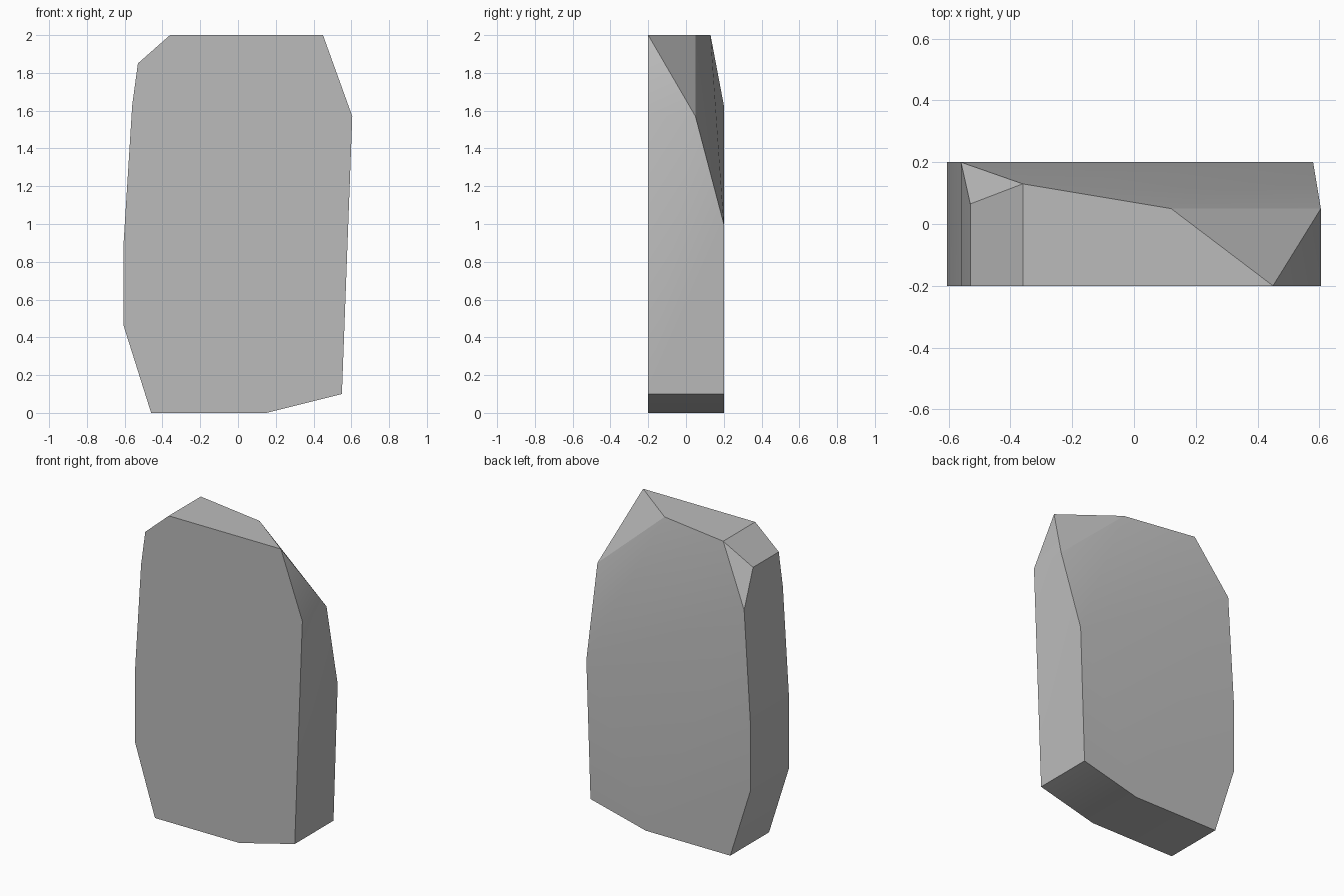
import bpy
import bmesh

if "Cube" in bpy.data.objects:
    bpy.data.objects.remove(bpy.data.objects["Cube"], do_unlink=True)

# Stone material
stone = bpy.data.materials.new("grey stone")
stone.use_nodes = True
colour = (0.5, 0.5, 0.5, 1)
stone.diffuse_color = colour
stone.node_tree.nodes["Principled BSDF"].inputs["Base Color"].default_value = colour

# Front outline (x, z), clockwise from the upper left, with the depth of each back corner
HALF = 0.2
outline = [(-0.36, 2), (0.45, 2), (0.605, 1.57), (0.55, 0.1), (0.15, 0),
           (-0.46, 0), (-0.605, 0.46), (-0.605, 0.91), (-0.56, 1.63), (-0.53, 1.85)]
back_depth = {0: 0.13, 1: 0.05, 2: 0.05, 9: 0.065}

bm = bmesh.new()
front = [bm.verts.new((x, -HALF, z)) for x, z in outline]
back = [bm.verts.new((x, back_depth.get(i, HALF), z)) for i, (x, z) in enumerate(outline)]
back[1].co.x = 0.12                              # corner knocked off the top
shoulder = bm.verts.new((0.58, HALF, 1.0))       # foot of the rear chip

# Front and back slabs
bm.faces.new(front)
bm.faces.new(back[3:9] + [shoulder])

# Rim between them
count = len(outline)
for i in range(count):
    j = (i + 1) % count
    if i == 1:
        bm.faces.new((front[i], front[j], back[j]))
        bm.faces.new((front[i], back[j], back[i]))
    elif i == 2:
        bm.faces.new((front[i], front[j], back[j], shoulder, back[i]))
    else:
        bm.faces.new((front[i], front[j], back[j], back[i]))

# Chipped upper back
for a, b in ((back[8], back[0]), (back[0], back[1]), (back[1], back[2])):
    bm.faces.new((a, b, shoulder))
bm.faces.new((back[8], back[9], back[0]))

bmesh.ops.recalc_face_normals(bm, faces=bm.faces)
mesh = bpy.data.meshes.new("stone_slab")
bm.to_mesh(mesh)
bm.free()
mesh.materials.append(stone)

slab = bpy.data.objects.new("stone_slab", mesh)
bpy.context.collection.objects.link(slab)
bpy.ops.object.select_all(action="DESELECT")
slab.select_set(True)
bpy.context.view_layer.objects.active = slab
bpy.ops.object.shade_smooth_by_angle()
